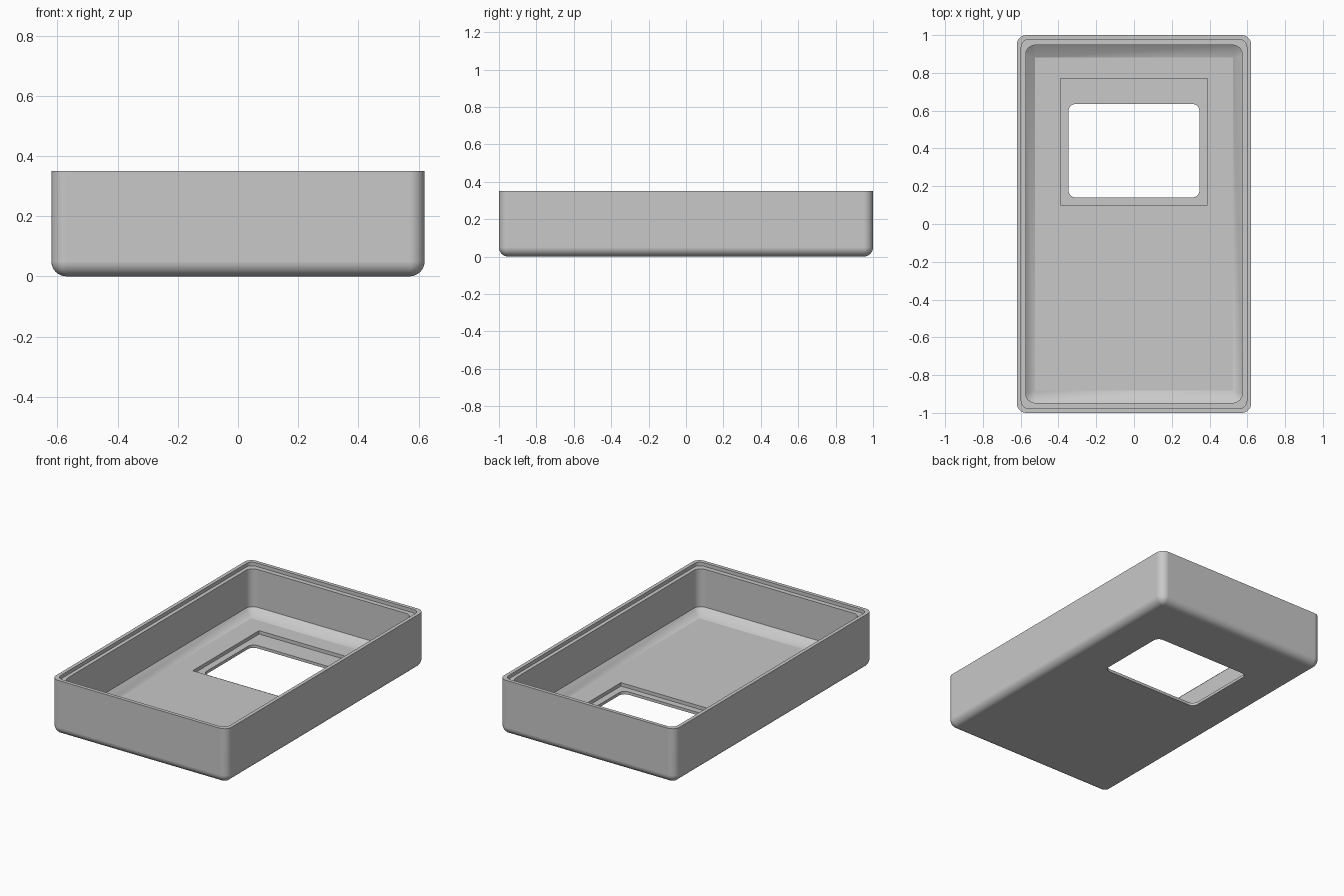
import bpy, bmesh, math

cube = bpy.data.objects.get("Cube")
if cube:
    bpy.data.objects.remove(cube)

SEGMENTS = 8      # steps in each rounded corner
FILLET = 0.05     # outer edge radius

grey = bpy.data.materials.new("light grey plastic")
grey.use_nodes = True
grey.diffuse_color = (0.58, 0.58, 0.58, 1)
grey.node_tree.nodes["Principled BSDF"].inputs["Base Color"].default_value = grey.diffuse_color


def rounded_ring(bm, half_x, half_y, radius, z, centre_y=0.0):
    """Ring of vertices around a rectangle with rounded corners."""
    ring = []
    for quarter, (sx, sy) in enumerate([(1, 1), (-1, 1), (-1, -1), (1, -1)]):
        for step in range(SEGMENTS + 1):
            angle = math.pi / 2 * (quarter + step / SEGMENTS)
            x = sx * (half_x - radius) + radius * math.cos(angle)
            y = centre_y + sy * (half_y - radius) + radius * math.sin(angle)
            ring.append(bm.verts.new((x, y, z)))
    return ring


bm = bmesh.new()
rings = []

# Rounded underside edge, rising into the outer wall
for step in range(SEGMENTS + 1):
    angle = math.pi / 2 * step / SEGMENTS
    inset = FILLET * (1 - math.sin(angle))
    rings.append(rounded_ring(bm, 0.62 - inset, 1.0 - inset, FILLET - inset,
                              FILLET * (1 - math.cos(angle))))

# Rim, stepped ledge, inner wall, sloped floor edge, window recess, window opening
sections = [
    (0.62, 1.0, FILLET, 0.35, 0),
    (0.597, 0.977, 0.04, 0.35, 0),
    (0.597, 0.977, 0.04, 0.327, 0),
    (0.573, 0.947, 0.05, 0.327, 0),
    (0.573, 0.947, 0.05, 0.085, 0),
    (0.525, 0.882, 0, 0.04, 0),
    (0.39, 0.335, 0, 0.04, 0.435),
    (0.39, 0.335, 0, 0.018, 0.435),
    (0.347, 0.248, 0.04, 0.018, 0.388),
    (0.347, 0.248, 0.04, 0, 0.388),
]
for section in sections:
    rings.append(rounded_ring(bm, *section))

# Join each ring to the next; the last returns to the underside
for ring, following in zip(rings, rings[1:] + rings[:1]):
    count = len(ring)
    for i in range(count):
        j = (i + 1) % count
        bm.faces.new((ring[i], ring[j], following[j], following[i]))

bmesh.ops.remove_doubles(bm, verts=bm.verts, dist=0.0001)
bmesh.ops.recalc_face_normals(bm, faces=bm.faces)

mesh = bpy.data.meshes.new("case_shell")
bm.to_mesh(mesh)
bm.free()
mesh.materials.append(grey)
shell = bpy.data.objects.new("case_shell", mesh)
bpy.context.collection.objects.link(shell)

# Smooth rounded edges, crisp steps
bpy.ops.object.select_all(action='DESELECT')
shell.select_set(True)
bpy.context.view_layer.objects.active = shell
bpy.ops.object.shade_smooth_by_angle(angle=math.radians(30))
weighted = shell.modifiers.new("even_shading", 'WEIGHTED_NORMAL')
weighted.keep_sharp = True
